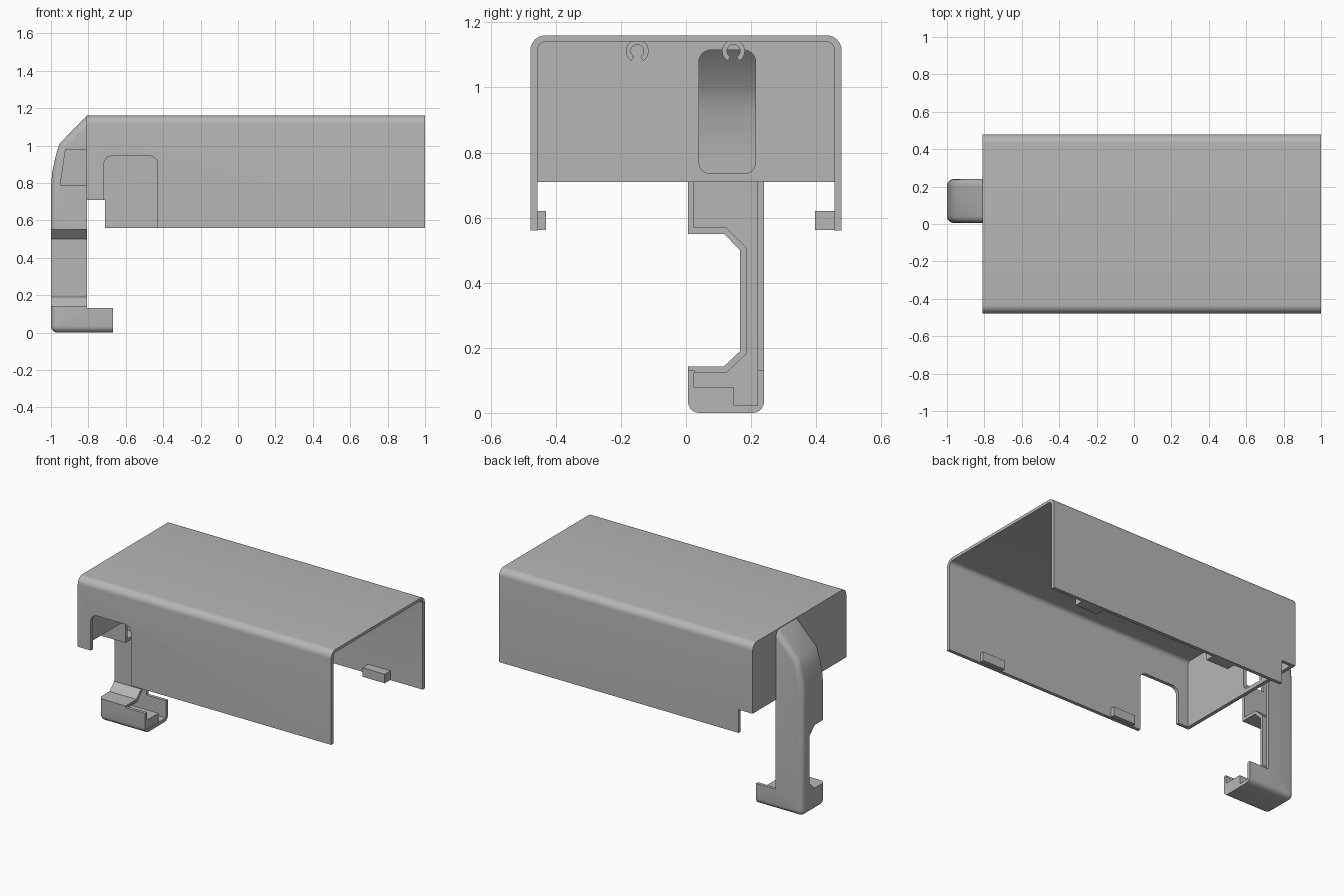
import bpy, bmesh, math
from mathutils import Vector

old = bpy.data.objects.get("Cube")
if old:
    bpy.data.objects.remove(old, do_unlink=True)

grey = bpy.data.materials.new("plain grey")
grey.use_nodes = True
COLOUR = (0.47, 0.47, 0.47, 1)
grey.diffuse_color = COLOUR
for node in grey.node_tree.nodes:
    if node.type == 'BSDF_PRINCIPLED':
        node.inputs["Base Color"].default_value = COLOUR


def rounded(points, steps=6):
    """Polygon from (a, b, radius) corners, with arcs at the rounded ones."""
    out = []
    for i, (a, b, r) in enumerate(points):
        p = Vector((a, b))
        if r == 0:
            out.append(p)
            continue
        u = (Vector(points[i - 1][:2]) - p).normalized()
        v = (Vector(points[(i + 1) % len(points)][:2]) - p).normalized()
        half = u.angle(v) / 2
        c = p + (u + v).normalized() * r / math.sin(half)
        reach = r / math.tan(half)
        start, end = p + u * reach - c, p + v * reach - c
        for k in range(steps + 1):
            out.append(c + start.lerp(end, k / steps).normalized() * r)
    return out


def prism(name, profile, axis, lo, hi, bevel_rule=None, width=0.035):
    """Extrude a y-z profile along x, or an x-z profile along y."""
    bm = bmesh.new()
    place = (lambda p: (lo, p[0], p[1])) if axis == 'x' else (lambda p: (p[0], lo, p[1]))
    face = bm.faces.new([bm.verts.new(place(p)) for p in profile])
    grown = bmesh.ops.extrude_face_region(bm, geom=[face])
    shift = Vector((hi - lo, 0, 0)) if axis == 'x' else Vector((0, hi - lo, 0))
    bmesh.ops.translate(bm, vec=shift, verts=[g for g in grown["geom"] if isinstance(g, bmesh.types.BMVert)])
    bmesh.ops.recalc_face_normals(bm, faces=bm.faces)
    if bevel_rule:
        edges = [e for e in bm.edges if bevel_rule(*(v.co for v in e.verts))]
        bmesh.ops.bevel(bm, geom=edges, offset=width, segments=5, profile=0.5, affect='EDGES')
    mesh = bpy.data.meshes.new(name)
    bm.to_mesh(mesh)
    bm.free()
    mesh.materials.append(grey)
    obj = bpy.data.objects.new(name, mesh)
    bpy.context.collection.objects.link(obj)
    return obj


def box(name, x0, x1, y0, y1, z0, z1):
    return prism(name, [(y0, z0), (y1, z0), (y1, z1), (y0, z1)], 'x', x0, x1)


def boolean(obj, tool, operation='DIFFERENCE'):
    bpy.context.view_layer.objects.active = obj
    mod = obj.modifiers.new("cut", 'BOOLEAN')
    mod.operation, mod.solver, mod.object = operation, 'EXACT', tool
    bpy.ops.object.modifier_apply(modifier=mod.name)
    bpy.data.objects.remove(tool, do_unlink=True)


def smooth(obj):
    bpy.ops.object.select_all(action='DESELECT')
    obj.select_set(True)
    bpy.context.view_layer.objects.active = obj
    bpy.ops.object.shade_smooth_by_angle(angle=math.radians(30))


def arch(half, low, high, radius):
    return rounded([(-half, low, 0), (half, low, 0), (half, high, radius), (-half, high, radius)])


# Cover: shell open below and at the +x end
cover = prism("cover", arch(0.478, 0.56, 1.16, 0.045), 'x', -0.81, 1.0)
boolean(cover, prism("hollow", arch(0.456, 0.3, 1.141, 0.026), 'x', -0.787, 1.2))
# Stepped lower corner at the closed end
boolean(cover, box("corner_cut", -0.9, -0.71, -0.6, 0.6, 0.4, 0.71))
# Open-bottomed cutout in the front wall
cutout = rounded([(-0.717, 0.4, 0), (-0.43, 0.4, 0), (-0.43, 0.945, 0.045), (-0.717, 0.945, 0.045)])
boolean(cover, prism("front_cutout", cutout, 'y', -0.6, -0.4))
# Slot through the end wall into the hook
slot = rounded([(0.04, 0.735, 0.035), (0.214, 0.735, 0.035), (0.214, 1.115, 0.035), (0.04, 1.115, 0.035)])
boolean(cover, prism("slot_cut", slot, 'x', -0.9, -0.7))
smooth(cover)

# Catches along the lower edges of both long walls
for label, x in (("outer", 0.69), ("inner", -0.29)):
    box(f"front_catch_{label}", x - 0.08, x + 0.08, -0.47, -0.43, 0.562, 0.62)
    box(f"back_catch_{label}", x - 0.08, x + 0.08, 0.397, 0.47, 0.562, 0.62)

# Cable clips: C-shaped rings under the roof
for side, y in (("front", -0.15), ("back", 0.146)):
    angles = [math.radians(-60 + 300 * k / 24) for k in range(25)]
    ring = [(y + 0.035 * math.cos(a), 1.112 + 0.035 * math.sin(a)) for a in angles]
    ring += [(y + 0.02 * math.cos(a), 1.112 + 0.02 * math.sin(a)) for a in reversed(angles)]
    smooth(prism(f"{side}_cable_clip", ring, 'x', -0.79, -0.72))


def outer_edge(a, b):
    """Long outline edges on the hook's outside and underside."""
    if abs(a.y - b.y) > 0.01:
        return False
    inner = max(a.x, b.x) > -0.82 and min(a.x, b.x) > -0.82
    return not inner or max(a.z, b.z) < 0.01


# Hook: solid side profile, rounded outside
outline = rounded([(-0.808, 1.158, 0), (-0.955, 1.01, 0), (-0.977, 0.935, 0), (-0.993, 0.86, 0),
                   (-1.0, 0.78, 0), (-1.0, 0, 0.035), (-0.668, 0, 0), (-0.668, 0.132, 0),
                   (-0.808, 0.132, 0)])
hook = prism("hook", outline, 'y', 0.006, 0.24, outer_edge)
# Recess in the arm between the top section and the foot
recess = [(-0.1, 0.55), (0.117, 0.55), (0.166, 0.5), (0.166, 0.19), (0.117, 0.143), (-0.1, 0.143)]
boolean(hook, prism("arm_recess", recess, 'x', -1.1, -0.5))
# Channel that leaves thin walls
channel = [(0.025, 1.2), (0.22, 1.2), (0.22, 0.022), (0.025, 0.022), (0.025, 0.123),
           (0.124, 0.123), (0.186, 0.182), (0.186, 0.508), (0.124, 0.57), (0.025, 0.57)]
cavity = prism("cavity", channel, 'x', -1.1, -0.5)
inside = [(-0.7, 1.125), (-0.812, 1.125), (-0.935, 1.0), (-0.956, 0.93), (-0.972, 0.855),
          (-0.979, 0.78), (-0.979, -0.1), (-0.55, -0.1), (-0.55, 1.0)]
boolean(cavity, prism("inside", inside, 'y', -0.2, 0.4), 'INTERSECT')
boolean(hook, cavity)
# Open top of the foot
boolean(hook, box("foot_opening", -0.807, -0.5, 0.026, 0.219, 0.05, 0.3))
# Side window in the hook
window = [(-0.922, 0.98), (-0.7, 0.98), (-0.7, 0.79), (-0.95, 0.79)]
boolean(hook, prism("side_window", window, 'y', -0.1, 0.1))
smooth(hook)

# Raised step inside the foot
box("foot_step", -0.985, -0.67, 0.02, 0.147, 0.018, 0.08)
